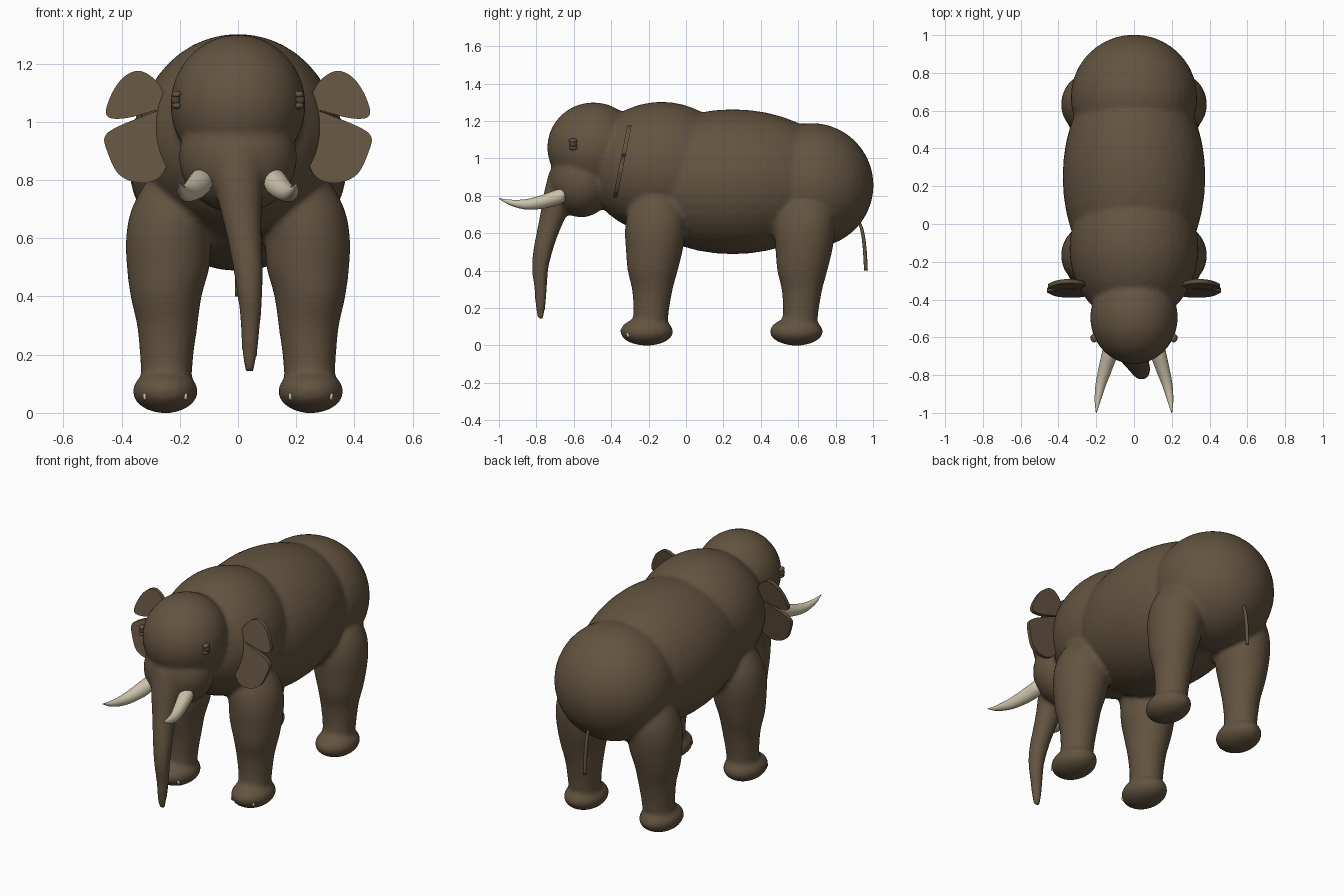
import bpy
import bmesh
import math
from mathutils import Vector, Matrix

cube = bpy.data.objects.get("Cube")
if cube:
    bpy.data.objects.remove(cube, do_unlink=True)


def material(name, colour):
    mat = bpy.data.materials.new(name)
    mat.use_nodes = True
    mat.diffuse_color = (*colour, 1)
    mat.node_tree.nodes["Principled BSDF"].inputs["Base Color"].default_value = (*colour, 1)
    return mat


HIDE = material("brown hide", (0.125, 0.088, 0.051))
EYE = material("dark brown eye", (0.08, 0.055, 0.032))
IVORY = material("ivory", (0.62, 0.55, 0.41))


def finish(bm, name, mat, smooth=True):
    bmesh.ops.recalc_face_normals(bm, faces=bm.faces)
    mesh = bpy.data.meshes.new(name)
    for face in bm.faces:
        face.smooth = smooth
    bm.to_mesh(mesh)
    bm.free()
    mesh.materials.append(mat)
    obj = bpy.data.objects.new(name, mesh)
    bpy.context.collection.objects.link(obj)
    return obj


def ellipsoid(bm, centre, radii, segments=40):
    matrix = Matrix.Translation(centre) @ Matrix.Diagonal((*radii, 1))
    bmesh.ops.create_uvsphere(bm, u_segments=segments, v_segments=segments // 2,
                              radius=1, matrix=matrix)


def spline(points, steps=5):
    """Smooth curve through control points of any dimension."""
    pts = [Vector(p) for p in points]
    pts = [pts[0] * 2 - pts[1]] + pts + [pts[-1] * 2 - pts[-2]]
    out = []
    for a, b, c, d in zip(pts, pts[1:], pts[2:], pts[3:]):
        for i in range(steps):
            t = i / steps
            out.append(b + (c - a) * (t / 2) + (a * 2 - b * 5 + c * 4 - d) * (t * t / 2)
                       + (b * 3 - a - c * 3 + d) * (t ** 3 / 2))
    return out + [pts[-2]]


def tube(bm, rows, axis="z", sides=28):
    """Loft ellipses (x, y, z, radius, second radius) along an axis."""
    rings = []
    for row in spline(rows):
        x, y, z, ra = row[:4]
        rb = row[-1]
        ring = []
        for i in range(sides):
            a = math.tau * i / sides
            u, v = ra * math.cos(a), rb * math.sin(a)
            ring.append(bm.verts.new((x + u, y + v, z) if axis == "z" else (x + u, y, z + v)))
        rings.append(ring)
    for r, s in zip(rings, rings[1:]):
        for i in range(sides):
            j = (i + 1) % sides
            bm.faces.new((r[i], r[j], s[j], s[i]))
    bm.faces.new(rings[0])
    bm.faces.new(rings[-1])


# Body: overlapping masses fused into one skin
body = bmesh.new()
ellipsoid(body, (0, 0.67, 0.856), (0.335, 0.333, 0.333))     # rump
ellipsoid(body, (0, 0.25, 0.875), (0.378, 0.6, 0.387))       # barrel
ellipsoid(body, (0, -0.13, 0.95), (0.342, 0.4, 0.352))       # shoulders
ellipsoid(body, (0, -0.495, 1.058), (0.232, 0.247, 0.241))   # skull
ellipsoid(body, (0, -0.56, 0.88), (0.203, 0.172, 0.195))     # jaw

# Legs and feet
LEG = [(0.25, -0.2, 0.06, 0.08, 0.09), (0.246, -0.19, 0.14, 0.088, 0.094),
       (0.245, -0.185, 0.2, 0.092, 0.096), (0.243, -0.18, 0.3, 0.104, 0.109),
       (0.247, -0.178, 0.4, 0.122, 0.134), (0.24, -0.17, 0.5, 0.142, 0.151),
       (0.238, -0.165, 0.6, 0.147, 0.161), (0.22, -0.16, 0.7, 0.146, 0.156),
       (0.2, -0.16, 0.8, 0.11, 0.11), (0.19, -0.16, 0.87, 0.04, 0.04)]
for side in (-1, 1):
    for back in (0, 0.8):
        tube(body, [(side * x, y + back, z, rx, ry) for x, y, z, rx, ry in LEG])
        ellipsoid(body, (side * 0.25, back - 0.21, 0.074), (0.112, 0.142, 0.075))

# Trunk
tube(body, [(0, -0.635, 0.92, 0.1), (0.002, -0.675, 0.8, 0.088), (0.01, -0.708, 0.7, 0.072),
            (0.022, -0.74, 0.6, 0.06), (0.034, -0.766, 0.5, 0.052), (0.041, -0.78, 0.4, 0.043),
            (0.043, -0.777, 0.3, 0.034), (0.04, -0.778, 0.2, 0.026), (0.04, -0.777, 0.14, 0.015)])
skin = finish(body, "body", HIDE)
fuse = skin.modifiers.new("fuse", "REMESH")
fuse.mode = "VOXEL"
fuse.voxel_size = 0.013
fuse.use_smooth_shade = True
soften = skin.modifiers.new("soften", "SMOOTH")
soften.factor = 0.5
soften.iterations = 6

# Tail
bm = bmesh.new()
tube(bm, [(0, 0.91, 0.69, 0.008), (0, 0.94, 0.62, 0.009), (0, 0.955, 0.52, 0.01),
          (0, 0.962, 0.4, 0.01)], sides=12)
finish(bm, "tail", HIDE)

# Ear outline: two lobes split by a notch on the outer edge
UPPER = [(0.28, 1.04), (0.39, 1.012), (0.452, 1.022), (0.437, 1.09), (0.395, 1.152),
         (0.34, 1.175), (0.285, 1.145), (0.25, 1.09), (0.21, 1.02)]
LOWER = [(0.21, 0.95), (0.24, 0.86), (0.275, 0.805), (0.34, 0.79), (0.41, 0.82),
         (0.45, 0.9), (0.457, 0.95), (0.41, 0.985), (0.28, 1.037)]

for side, label in ((1, "left"), (-1, "right")):
    # Ears, leaning forward at the bottom
    bm = bmesh.new()
    outline = [p for p in spline(UPPER) + spline(LOWER)]
    verts = [bm.verts.new((side * x, -0.352 + (z - 0.98) * 0.2, z)) for x, z in outline]
    face = bm.faces.new(verts)
    extruded = bmesh.ops.extrude_face_region(bm, geom=[face])["geom"]
    bmesh.ops.translate(bm, vec=(0, 0.022, 0),
                        verts=[g for g in extruded if isinstance(g, bmesh.types.BMVert)])
    finish(bm, label + "_ear", HIDE, smooth=False)

    # Tusks
    bm = bmesh.new()
    tube(bm, [(side * x, y, z, r) for x, y, z, r in (
        (0.125, -0.64, 0.805, 0.012), (0.126, -0.655, 0.802, 0.036), (0.132, -0.7, 0.788, 0.042),
        (0.155, -0.78, 0.765, 0.036), (0.178, -0.86, 0.754, 0.027),
        (0.193, -0.94, 0.764, 0.015), (0.2, -1, 0.785, 0.002))], axis="y", sides=20)
    finish(bm, label + "_tusk", IVORY)

    # Eyes with upper and lower lids
    bm = bmesh.new()
    ellipsoid(bm, (side * 0.213, -0.603, 1.075), (0.018, 0.02, 0.02), 16)
    finish(bm, label + "_eye", EYE)
    bm = bmesh.new()
    for dz in (-0.019, 0.019):
        ellipsoid(bm, (side * 0.21, -0.603, 1.075 + dz), (0.018, 0.024, 0.013), 16)
    finish(bm, label + "_eyelids", HIDE)

    # Toenails on the front feet
    bm = bmesh.new()
    for dx in (-0.07, 0.07):
        ellipsoid(bm, (side * 0.25 + dx, -0.308, 0.057), (0.007, 0.012, 0.014), 12)
    finish(bm, label + "_toenails", IVORY)
